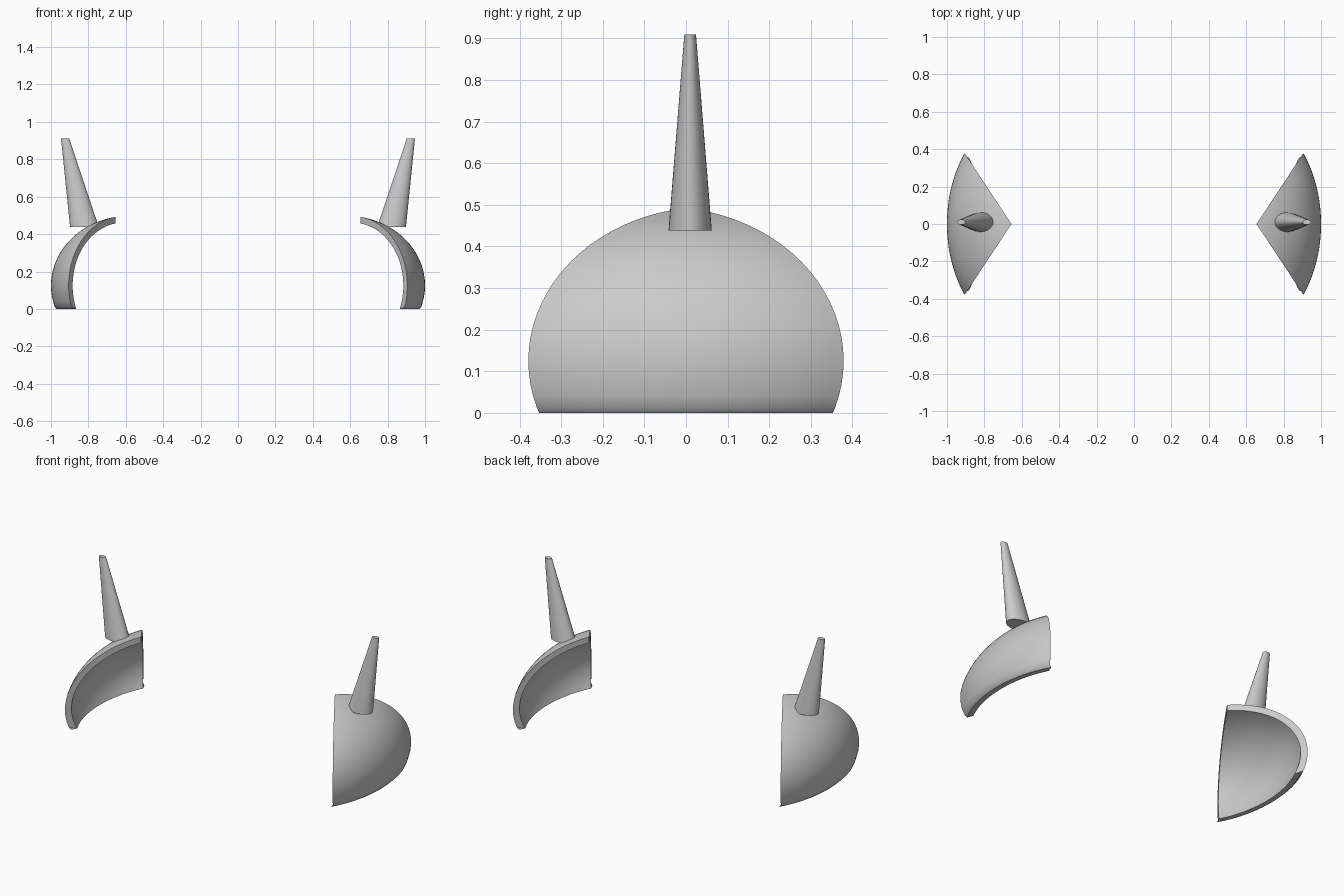
import bpy, bmesh, math

if "Cube" in bpy.data.objects:
    bpy.data.objects.remove(bpy.data.objects["Cube"])

grey = bpy.data.materials.new("plain_grey")
grey.diffuse_color = (0.6, 0.6, 0.6, 1)
grey.use_nodes = True
grey.node_tree.nodes["Principled BSDF"].inputs["Base Color"].default_value = grey.diffuse_color

TIP_X, CENTRE_X, CENTRE_Z = 0.655, 0.58, 0.125
SPAN = math.atan2(0.378, 0.25)      # half angle of the wedge seen from above
COLS, ROWS = 32, 24


def finish(name, bm):
    bmesh.ops.recalc_face_normals(bm, faces=bm.faces[:])
    mesh = bpy.data.meshes.new(name)
    bm.to_mesh(mesh)
    bm.free()
    mesh.materials.append(grey)
    obj = bpy.data.objects.new(name, mesh)
    bpy.context.collection.objects.link(obj)
    bpy.context.view_layer.objects.active = obj
    obj.select_set(True)
    bpy.ops.object.shade_smooth_by_angle(angle=math.radians(35))
    obj.select_set(False)


def reach(angle, z, rx, ry, rz):
    """Distance from the wedge tip to the ellipsoid at height z."""
    off = TIP_X - CENTRE_X
    c, s = math.cos(angle), math.sin(angle)
    a = (c / rx) ** 2 + (s / ry) ** 2
    b = 2 * off * c / rx ** 2
    k = (off / rx) ** 2 - 1 + ((z - CENTRE_Z) / rz) ** 2
    return (-b + math.sqrt(max(0, b * b - 4 * a * k))) / (2 * a)


def shell(bm, side, inset, rim):
    """Grid of vertices over one skin of the pad, tip row first."""
    rx, ry, rz = 0.42 - inset, 0.60 - inset, 0.373 - inset
    top = rz * math.sqrt(1 - ((TIP_X - CENTRE_X) / rx) ** 2)
    low = math.asin((rim - CENTRE_Z) / top)
    grid = []
    for i in range(ROWS + 1):
        e = math.pi / 2 + (low - math.pi / 2) * i / ROWS
        z = CENTRE_Z + top * math.sin(e)
        row = []
        for j in range(COLS + 1):
            a = SPAN * (2 * j / COLS - 1)
            r = reach(a, z, rx, ry, rz) if i else 0
            row.append(bm.verts.new((side * (TIP_X + r * math.cos(a)),
                                     r * math.sin(a), z)))
        grid.append(row)
    return grid


def pad(name, side):
    bm = bmesh.new()
    outer = shell(bm, side, 0, 0.012)
    inner = shell(bm, side, 0.035, 0.0)
    # small chamfer under the outer rim
    outer.append([bm.verts.new((v.co.x - side * 0.012, v.co.y * 0.985, 0))
                  for v in outer[-1]])
    inner.append(inner[-1])
    for g in (outer, inner):
        for i in range(ROWS + (g is outer)):
            for j in range(COLS):
                bm.faces.new((g[i][j], g[i][j + 1], g[i + 1][j + 1], g[i + 1][j]))
    # wedge cut faces
    for j in (0, COLS):
        for i in range(ROWS):
            bm.faces.new((outer[i][j], outer[i + 1][j], inner[i + 1][j], inner[i][j]))
        bm.faces.new((outer[ROWS][j], outer[-1][j], inner[-1][j]))
    # underside of the rim
    for j in range(COLS):
        bm.faces.new((outer[-1][j], outer[-1][j + 1], inner[-1][j + 1], inner[-1][j]))
    bmesh.ops.remove_doubles(bm, verts=bm.verts[:], dist=1e-5)
    finish(name, bm)


def spike(name, side, n=32):
    # leaning, tapered oval spike: centre x, height, radius x, radius y
    bm = bmesh.new()
    rings = []
    for cx, z, rx, ry in ((0.821, 0.438, 0.077, 0.052), (0.924, 0.91, 0.022, 0.014)):
        rings.append([bm.verts.new((side * (cx + rx * math.cos(t)),
                                    0.01 + ry * math.sin(t), z))
                      for t in (2 * math.pi * k / n for k in range(n))])
    a, b = rings
    for k in range(n):
        m = (k + 1) % n
        bm.faces.new((a[k], a[m], b[m], b[k]))
    bm.faces.new(a)
    bm.faces.new(b)
    finish(name, bm)


for label, side in (("left", -1), ("right", 1)):
    pad(label + "_shoulder_pad", side)
    spike(label + "_spike", side)
